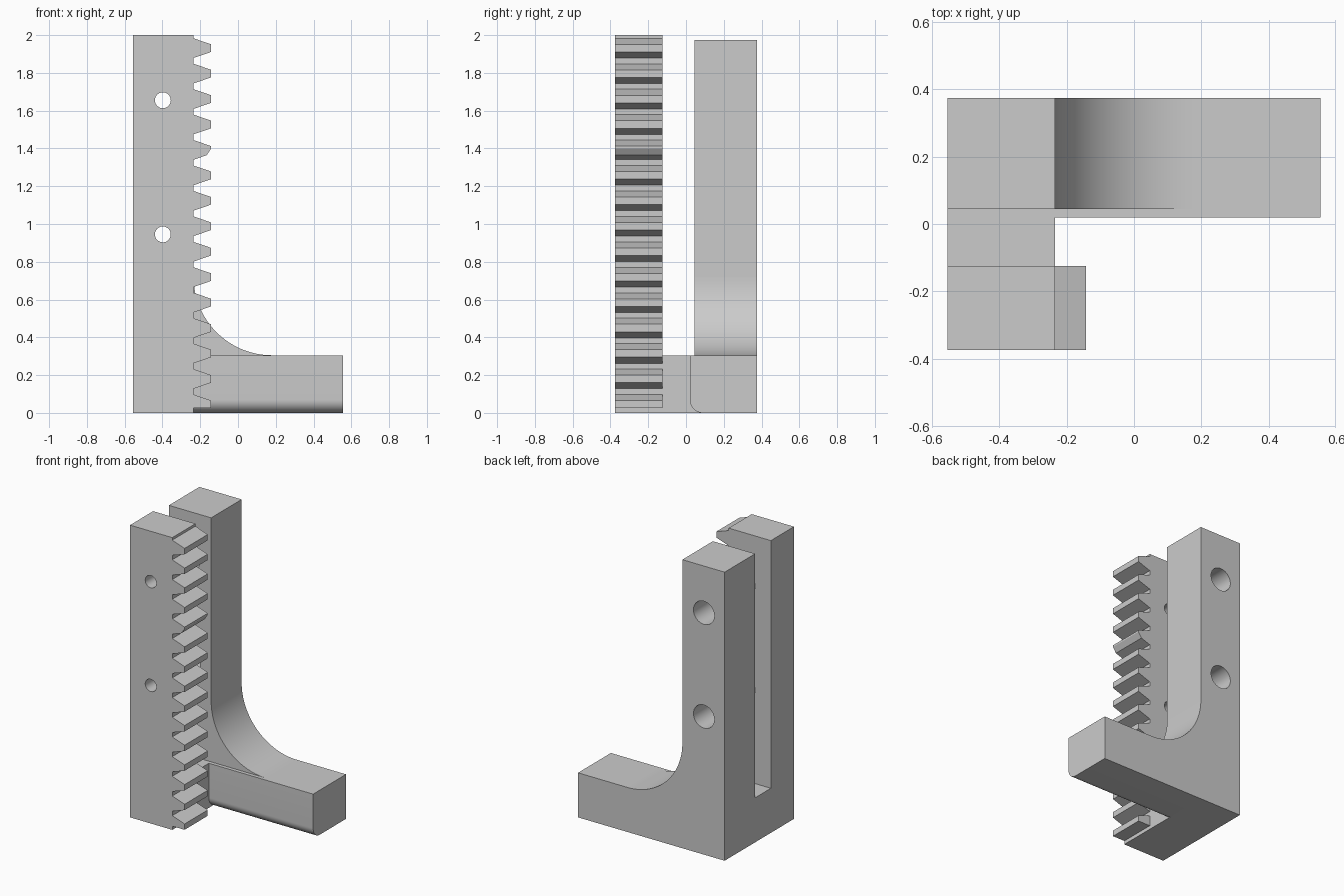
import bpy, bmesh, math
from mathutils import Vector

if "Cube" in bpy.data.objects:
    bpy.data.objects.remove(bpy.data.objects["Cube"], do_unlink=True)

grey = bpy.data.materials.new("plain grey")
grey.use_nodes = True
colour = (0.6, 0.6, 0.6, 1)
grey.diffuse_color = colour
grey.node_tree.nodes["Principled BSDF"].inputs["Base Color"].default_value = colour

# Shared dimensions
LEFT, RIGHT, STEP = -0.555, 0.555, -0.235
FRONT, BACK = -0.375, 0.375
SLOT_FRONT, SLOT_BACK, ARM_FRONT = -0.125, 0.045, 0.02
FLOOR = 0.305


def add_prisms(name, profiles, axis, start, end):
    """Extrude 2D profiles along 'x' (y, z points) or 'y' (x, z points)."""
    bm = bmesh.new()
    for profile in profiles:
        place = (lambda p: (start, *p)) if axis == "x" else (lambda p: (p[0], start, p[1]))
        face = bm.faces.new([bm.verts.new(place(p)) for p in profile])
        grown = bmesh.ops.extrude_face_region(bm, geom=[face])["geom"]
        shift = Vector((end - start, 0, 0) if axis == "x" else (0, end - start, 0))
        bmesh.ops.translate(bm, vec=shift,
                            verts=[v for v in grown if isinstance(v, bmesh.types.BMVert)])
    bmesh.ops.recalc_face_normals(bm, faces=bm.faces)
    mesh = bpy.data.meshes.new(name)
    bm.to_mesh(mesh)
    bm.free()
    mesh.materials.append(grey)
    obj = bpy.data.objects.new(name, mesh)
    bpy.context.collection.objects.link(obj)
    return obj


def arc(cx, cz, radius, first, last, steps):
    angles = [math.radians(first + (last - first) * i / steps) for i in range(steps + 1)]
    return [(cx + radius * math.cos(a), cz + radius * math.sin(a)) for a in angles]


def activate(obj):
    bpy.ops.object.select_all(action="DESELECT")
    obj.select_set(True)
    bpy.context.view_layer.objects.active = obj


def smooth(obj):
    activate(obj)
    bpy.ops.object.shade_smooth_by_angle(angle=math.radians(30))


# Forked upright: toothed bar in front, shorter post behind, joined at the foot
upright = add_prisms("forked_upright", [[
    (FRONT, 0), (BACK, 0), (BACK, 1.975), (SLOT_BACK, 1.975),
    (SLOT_BACK, FLOOR), (SLOT_FRONT, FLOOR), (SLOT_FRONT, 2), (FRONT, 2)]],
    "x", LEFT, STEP)

# Screw holes: narrow in the front bar, wide in the rear post
for z in (0.945, 1.655):
    for radius, y in ((0.042, -0.25), (0.079, 0.25)):
        bpy.ops.mesh.primitive_cylinder_add(vertices=48, radius=radius, depth=0.45,
                                            location=(-0.398, y, z),
                                            rotation=(math.pi / 2, 0, 0))
        cutter = bpy.context.object
        cutter.name = "hole_cutter"
        cutter.hide_render = True
        cutter.data.materials.append(grey)
        activate(upright)
        cut = upright.modifiers.new("hole", "BOOLEAN")
        cut.operation, cut.solver, cut.object = "DIFFERENCE", "EXACT", cutter
        bpy.ops.object.modifier_apply(modifier=cut.name)
        bpy.data.objects.remove(cutter, do_unlink=True)
smooth(upright)

# Foot arm with a rounded lower front edge
arm = add_prisms("foot_arm", [
    arc(ARM_FRONT + 0.07, 0.07, 0.07, 180, 270, 12)
    + [(BACK, 0), (BACK, FLOOR), (ARM_FRONT, FLOOR)]], "x", STEP, RIGHT)
smooth(arm)

# Concave fillet between the rear post and the arm
R = 0.415
fillet = add_prisms("inner_fillet", [
    [(STEP, FLOOR)] + arc(STEP + R, FLOOR + R, R, 270, 180, 32)],
    "y", SLOT_BACK, BACK)
smooth(fillet)

# Rack teeth
PITCH, TIP, ROOT, TOP_TOOTH, COUNT = 0.1347, 0.02, 0.052, 1.931, 15
TIP_X = -0.142
teeth = []
for i in range(COUNT):
    z = TOP_TOOTH - i * PITCH
    low, high = [(STEP, z - ROOT), (TIP_X, z - TIP)], [(TIP_X, z + TIP), (STEP, z + ROOT)]
    if i == COUNT - 1:  # lowest tooth is trimmed flat underneath
        low = [(STEP, z - TIP), (TIP_X, z - TIP)]
    if i == 4:  # one tooth has a chipped lower corner
        low = [(STEP, z - ROOT), (-0.166, z - 0.028), (TIP_X, z + 0.008)]
    teeth.append(low + high)
add_prisms("rack_teeth", teeth, "y", FRONT, SLOT_FRONT)
